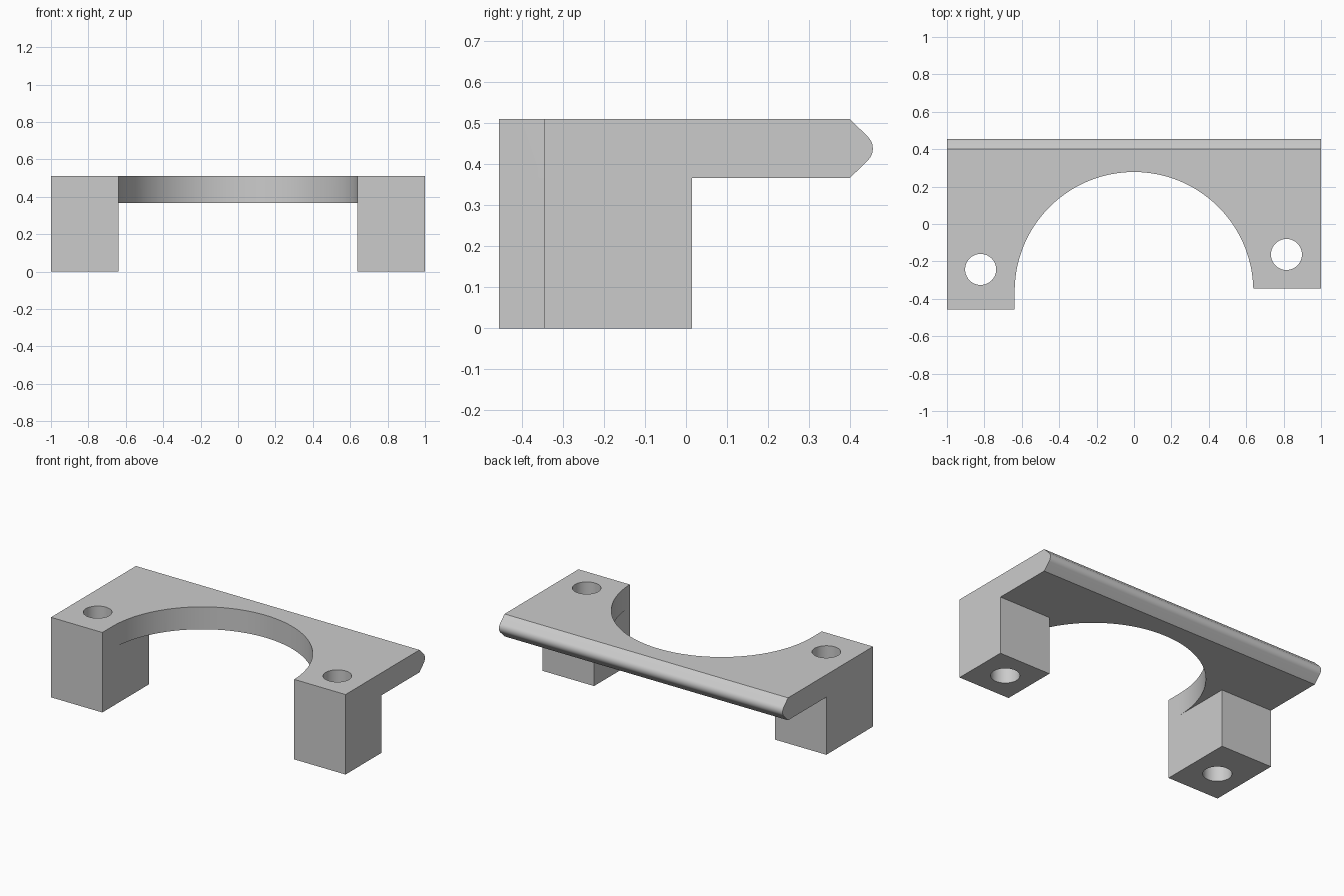
import bpy, bmesh, math
from mathutils import Vector

if "Cube" in bpy.data.objects:
    bpy.data.objects.remove(bpy.data.objects["Cube"], do_unlink=True)

TOP, UNDER = 0.51, 0.367          # plate top and underside
FRONT, LEG_BACK = -0.456, 0.015   # long leg front, back of both legs
ARCH_R, ARCH_Y = 0.638, -0.36     # arch radius and centre

grey = bpy.data.materials.new("plain grey")
grey.use_nodes = True
colour = (0.6, 0.6, 0.6, 1)
grey.diffuse_color = colour
grey.node_tree.nodes["Principled BSDF"].inputs["Base Color"].default_value = colour


def prism(name, points, sweep):
    """Closed outline swept along a vector."""
    bm = bmesh.new()
    face = bm.faces.new([bm.verts.new(p) for p in points])
    swept = bmesh.ops.extrude_face_region(bm, geom=[face])
    bmesh.ops.translate(bm, vec=Vector(sweep),
                        verts=[v for v in swept["geom"] if isinstance(v, bmesh.types.BMVert)])
    bmesh.ops.recalc_face_normals(bm, faces=bm.faces)
    mesh = bpy.data.meshes.new(name)
    bm.to_mesh(mesh)
    bm.free()
    obj = bpy.data.objects.new(name, mesh)
    bpy.context.collection.objects.link(obj)
    mesh.materials.append(grey)
    return obj


def arc(cx, cy, r, start, end, steps):
    angles = [math.radians(start + (end - start) * i / steps) for i in range(steps + 1)]
    return [(cx + r * math.cos(a), cy + r * math.sin(a)) for a in angles]


def cut(body, cutter):
    cutter.hide_render = True
    bpy.context.view_layer.objects.active = body
    mod = body.modifiers.new("cut", 'BOOLEAN')
    mod.operation, mod.solver, mod.object = 'DIFFERENCE', 'EXACT', cutter
    bpy.ops.object.modifier_apply(modifier=mod.name)
    bpy.data.objects.remove(cutter, do_unlink=True)


def rect(x0, x1, y0, y1, z):
    return [(x0, y0, z), (x1, y0, z), (x1, y1, z), (x0, y1, z)]


# Side profile: legs, plate and the bevelled, rounded back edge
nose = arc(0.4155, (TOP + UNDER) / 2, 0.04, -45, 45, 12)
side = [(FRONT, 0), (LEG_BACK, 0), (LEG_BACK, UNDER), (0.4, UNDER)] + nose + [(0.4, TOP), (FRONT, TOP)]
bracket = prism("mounting_bracket", [(-1, y, z) for y, z in side], (2, 0, 0))

# Gap between the legs under the plate
cut(bracket, prism("leg_gap", rect(-ARCH_R, ARCH_R, -1, 0.2, -0.5), (0, 0, 0.5 + UNDER)))

# Arched opening through the plate
arch = arc(0, ARCH_Y, ARCH_R, 0, 180, 80) + [(-ARCH_R, -1), (ARCH_R, -1)]
cut(bracket, prism("arch_opening", [(x, y, -0.5) for x, y in arch], (0, 0, 2)))

# Left leg is shorter at the front
cut(bracket, prism("leg_notch", rect(0.4, 1.5, -1, -0.345, -0.5), (0, 0, 2)))

# Screw holes
for x, y in ((-0.82, -0.243), (0.815, -0.163)):
    ring = arc(x, y, 0.083, 0, 360, 40)[:-1]
    cut(bracket, prism("screw_hole", [(a, b, -0.5) for a, b in ring], (0, 0, 2)))

# Smooth the curved walls, keep the edges sharp
bpy.ops.object.select_all(action='DESELECT')
bracket.select_set(True)
bpy.context.view_layer.objects.active = bracket
bpy.ops.object.shade_smooth_by_angle(angle=math.radians(30))
